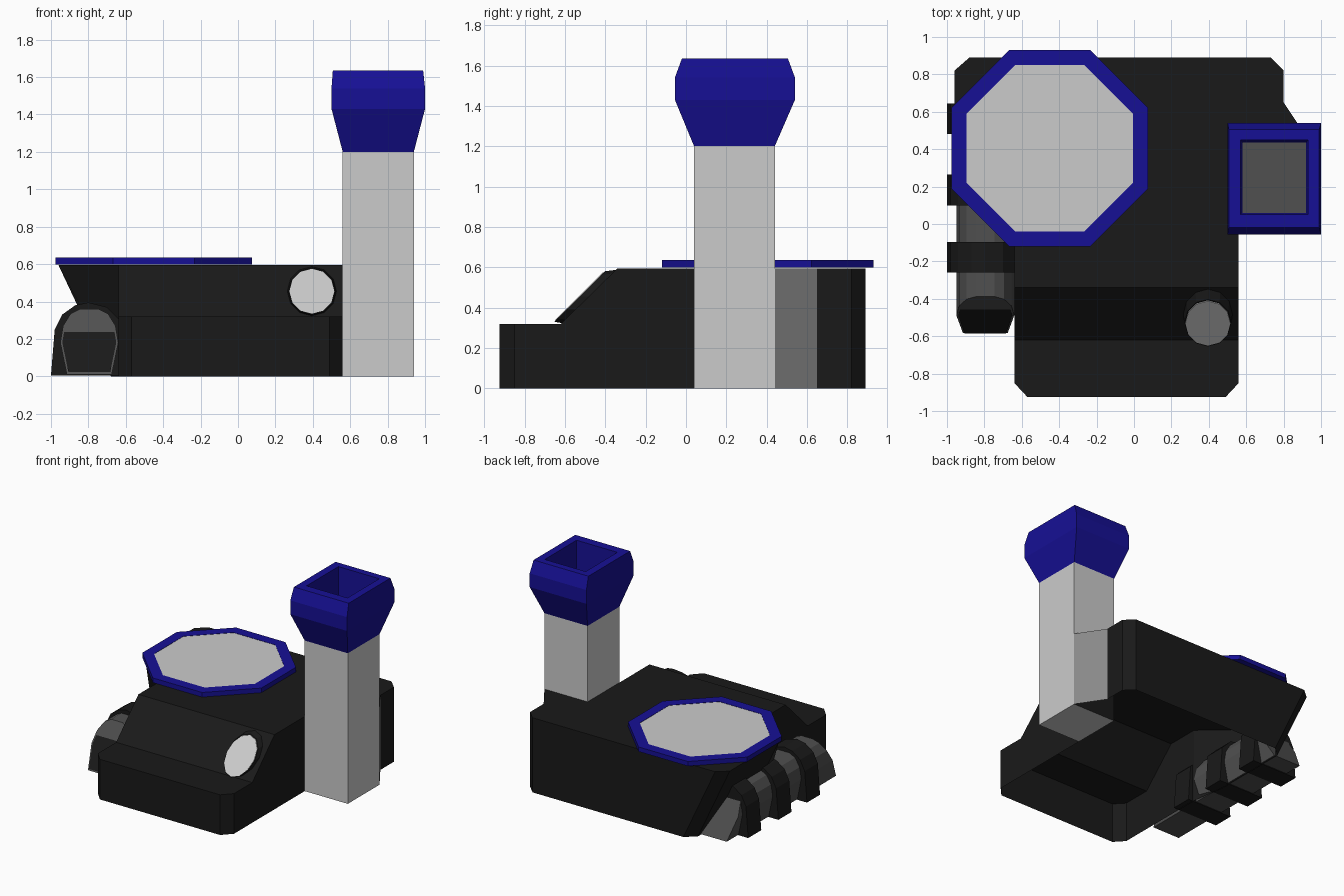
import bpy, bmesh
from math import cos, sin, pi

if "Cube" in bpy.data.objects:
    bpy.data.objects.remove(bpy.data.objects["Cube"])


def material(name, rgb):
    m = bpy.data.materials.new(name)
    m.diffuse_color = (*rgb, 1)
    m.use_nodes = True
    m.node_tree.nodes["Principled BSDF"].inputs["Base Color"].default_value = m.diffuse_color
    return m


BLACK = material("black", (0.01, 0.01, 0.01))
DARK = material("dark_grey", (0.08, 0.08, 0.08))
NAVY = material("navy", (0.008, 0.005, 0.30))
GREY = material("grey", (0.25, 0.25, 0.25))


def make(name, verts, faces, mat=None):
    mesh = bpy.data.meshes.new(name)
    bm = bmesh.new()
    vs = [bm.verts.new(v) for v in verts]
    for f in faces:
        bm.faces.new([vs[i] for i in f])
    bmesh.ops.recalc_face_normals(bm, faces=bm.faces)
    bm.to_mesh(mesh)
    bm.free()
    ob = bpy.data.objects.new(name, mesh)
    bpy.context.collection.objects.link(ob)
    if mat:
        mesh.materials.append(mat)
    return ob


def loft(name, loops, mat=None, start=True, end=True):
    """Skin a list of equal-length closed loops, with optional end caps."""
    n = len(loops[0])
    verts = [v for l in loops for v in l]
    faces = [(k*n + i, k*n + (i+1) % n, (k+1)*n + (i+1) % n, (k+1)*n + i)
             for k in range(len(loops) - 1) for i in range(n)]
    if start:
        faces.append(tuple(range(n)))
    if end:
        faces.append(tuple(range(len(verts) - n, len(verts))))
    return make(name, verts, faces, mat)


def rect(x0, x1, y0, y1, z):
    return [(x0, y0, z), (x1, y0, z), (x1, y1, z), (x0, y1, z)]


# Body shell, open underneath: low nose, sloped windscreen, rear deck
plan = [(-.57, -.925), (.49, -.925), (.56, -.85), (.56, -.62), (.56, -.34),
        (.56, .44), (.94, .44), (.80, .65), (.80, .82), (.73, .89),
        (-.88, .89), (-.96, .82), (-.96, .20), (-.64, -.08),
        (-.64, -.34), (-.64, -.62), (-.64, -.85)]
n = len(plan)
top = [(x, y, .32 if y < -.6 else .595) for x, y in plan]
# the overhang on the left leans inwards towards the ground
bottom = [(x + .28 if x < -.7 else x, y, 0) for x, y in plan]
walls = [(i, (i+1) % n, n + (i+1) % n, n + i) for i in range(n)]
body = make("body", top + bottom, walls + [
    (15, 16, 0, 1, 2, 3), (14, 15, 3, 4), tuple(range(4, 15))], BLACK)
body.data.materials.append(GREY)
body.data.polygons[6].material_index = 1  # grey gusset beside the chimney

# Chimney: square shaft with a flared hollow cap
loft("chimney_shaft", [rect(.56, .94, .04, .44, z) for z in (0, 1.2)], end=False)
loft("chimney_cap", [
    rect(.56, .94, .04, .44, 1.2), rect(.50, 1.0, -.055, .54, 1.43),
    rect(.50, 1.0, -.055, .54, 1.54), rect(.507, .99, -.02, .505, 1.635),
    rect(.57, .93, .05, .45, 1.635), rect(.58, .92, .06, .435, 1.2)],
    NAVY, start=False, end=False)
make("chimney_floor", rect(.56, .94, .04, .44, 1.2), [(0, 1, 2, 3)], DARK)


# Octagonal roof hatch: navy rim around a grey plate
def octagon(apothem, z):
    r = apothem / cos(pi / 8)
    return [(-.45 + r*cos(pi/8 + i*pi/4), .405 + r*sin(pi/8 + i*pi/4), z)
            for i in range(8)]


loft("hatch_rim", [octagon(.445, .598), octagon(.525, .598), octagon(.525, .635),
                   octagon(.445, .635), octagon(.445, .598)], NAVY, False, False)
loft("hatch_plate", [octagon(.445, .6), octagon(.445, .633)])


# Headlamp lying on the windscreen slope
def lamp_loop(r, y):
    return [(.395 + r*cos(i*pi/6), y + r*sin(i*pi/6), .455 + r*sin(i*pi/6))
            for i in range(12)]


loft("headlamp_housing", [lamp_loop(.125, -.528), lamp_loop(.135, -.46)], BLACK)
loft("headlamp_lens", [lamp_loop(.12, -.532), lamp_loop(.12, -.526)])

# Side roll: arched tube with slanted ends, held by raised straps
half = [(.12, .01), (.155, .18), (.14, .27), (.10, .335), (.05, .36)]
arch = [(-.795 + x, z) for x, z in half] + [(-.795 - x, z) for x, z in half[::-1]]


def slanted(y, lean, s=1.0):
    return [(-.795 + (x + .795)*s, y + lean*z/.36, .19 + (z - .19)*s) for x, z in arch]


loft("side_roll", [slanted(-.588, .2), slanted(.8, -.2)], DARK)
loft("side_roll_end", [slanted(-.59, .2, .93), slanted(-.585, .2, .93)], BLACK)
strap = [(-1.0, .005), (-.98, .25), (-.94, .33), (-.87, .38), (-.80, .395),
         (-.70, .37), (-.62, .29), (-.60, .005)]
for i, y in enumerate((-.26, .10, .48)):
    loft(f"strap_{i + 1}", [[(x, yy, z) for x, z in strap] for yy in (y, y + .165)], BLACK)
